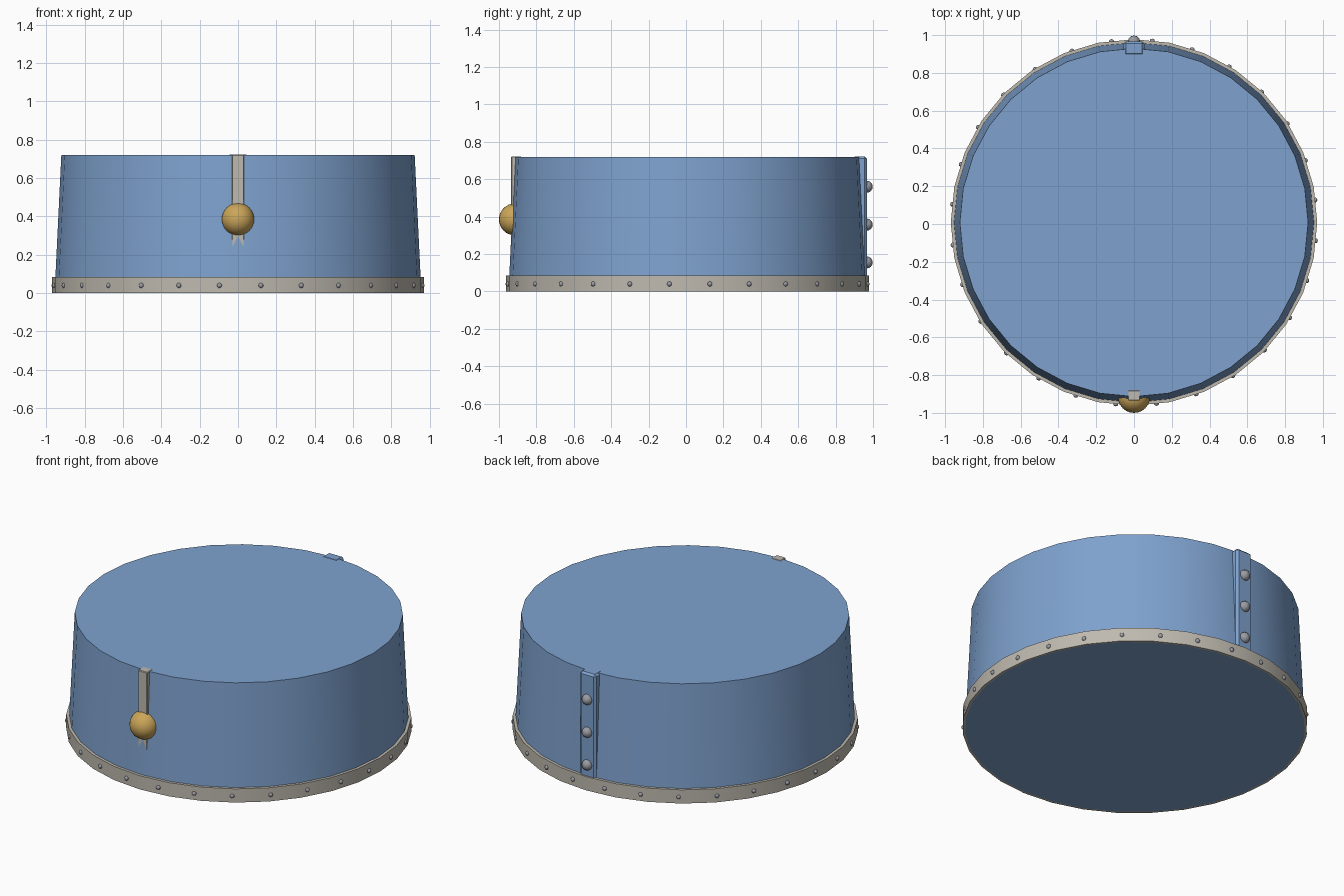
import bpy, bmesh, math
from mathutils import Matrix, Vector

if "Cube" in bpy.data.objects:
    bpy.data.objects.remove(bpy.data.objects["Cube"])

CY = 0.008  # y of the drum axis


def material(name, color):
    m = bpy.data.materials.new(name)
    m.diffuse_color = (*color, 1)
    m.use_nodes = True
    m.node_tree.nodes["Principled BSDF"].inputs["Base Color"].default_value = m.diffuse_color
    return m


blue = material("blue_cloth", (0.21, 0.36, 0.62))
grey = material("warm_grey_trim", (0.52, 0.49, 0.43))
steel = material("steel", (0.32, 0.33, 0.36))
gold = material("gold", (0.60, 0.38, 0.10))


def finish(name, bm, mat, angle=30):
    bmesh.ops.recalc_face_normals(bm, faces=bm.faces)
    me = bpy.data.meshes.new(name)
    bm.to_mesh(me)
    bm.free()
    ob = bpy.data.objects.new(name, me)
    bpy.context.collection.objects.link(ob)
    me.materials.append(mat)
    bpy.ops.object.select_all(action='DESELECT')
    bpy.context.view_layer.objects.active = ob
    ob.select_set(True)
    bpy.ops.object.shade_smooth_by_angle(angle=math.radians(angle))
    return ob


def lathe(bm, profile, seg=32, closed=False):
    """Spin (radius, z) points round the drum axis."""
    rings = [[bm.verts.new((r * math.cos(math.tau * i / seg),
                            CY + r * math.sin(math.tau * i / seg), z))
              for i in range(seg)] for r, z in profile]
    pairs = list(zip(rings, rings[1:]))
    if closed:
        pairs.append((rings[-1], rings[0]))
    for a, b in pairs:
        for i in range(seg):
            j = (i + 1) % seg
            bm.faces.new((a[i], a[j], b[j], b[i]))
    return rings


def box(name, lo, hi, mat, bevel):
    bm = bmesh.new()
    lo, hi = Vector(lo), Vector(hi)
    bmesh.ops.create_cube(bm, size=1, matrix=Matrix.Translation((lo + hi) / 2)
                          @ Matrix.Diagonal((*(hi - lo), 1)))
    bmesh.ops.bevel(bm, geom=bm.edges[:], offset=bevel, segments=1, affect='EDGES')
    return finish(name, bm, mat)


def dome(bm, pos, radius, depth, angle):
    """Flattened ball whose short axis points outward at the given angle."""
    bmesh.ops.create_uvsphere(
        bm, u_segments=12, v_segments=8, radius=1,
        matrix=Matrix.Translation(pos) @ Matrix.Rotation(angle, 4, 'Z')
        @ Matrix.Diagonal((depth, radius, radius, 1)))


# Tapered drum body
bm = bmesh.new()
bottom, top = lathe(bm, [(0.957, 0), (0.922, 0.72)])
bm.faces.new(bottom)
bm.faces.new(top)
finish("body", bm, blue)

# Base band
bm = bmesh.new()
lathe(bm, [(0.955, 0), (0.97, 0), (0.97, 0.085), (0.945, 0.085)], closed=True)
finish("base_band", bm, grey)

# Small rivets round the band
bm = bmesh.new()
for k in range(28):
    a = math.radians(7.1) + math.tau * k / 28
    dome(bm, (0.967 * math.cos(a), CY + 0.967 * math.sin(a), 0.04), 0.013, 0.011, a)
finish("band_rivets", bm, steel)

# Front strip sinking into the sloped wall, with its round knob
box("front_strip", (-0.032, -0.9345, 0.2), (0.032, -0.88, 0.722), grey, 0.004)
bm = bmesh.new()
bmesh.ops.create_uvsphere(bm, u_segments=24, v_segments=16, radius=0.085,
                          matrix=Matrix.Translation((0, -0.915, 0.385)))
finish("front_knob", bm, gold)

# Back seam with three rivets
box("back_seam", (-0.055, 0.89, 0.06), (0.055, 0.967, 0.722), blue, 0.012)
bm = bmesh.new()
for z in (0.155, 0.357, 0.56):
    dome(bm, (0, 0.967, z), 0.032, 0.031, math.pi / 2)
finish("seam_rivets", bm, steel)
